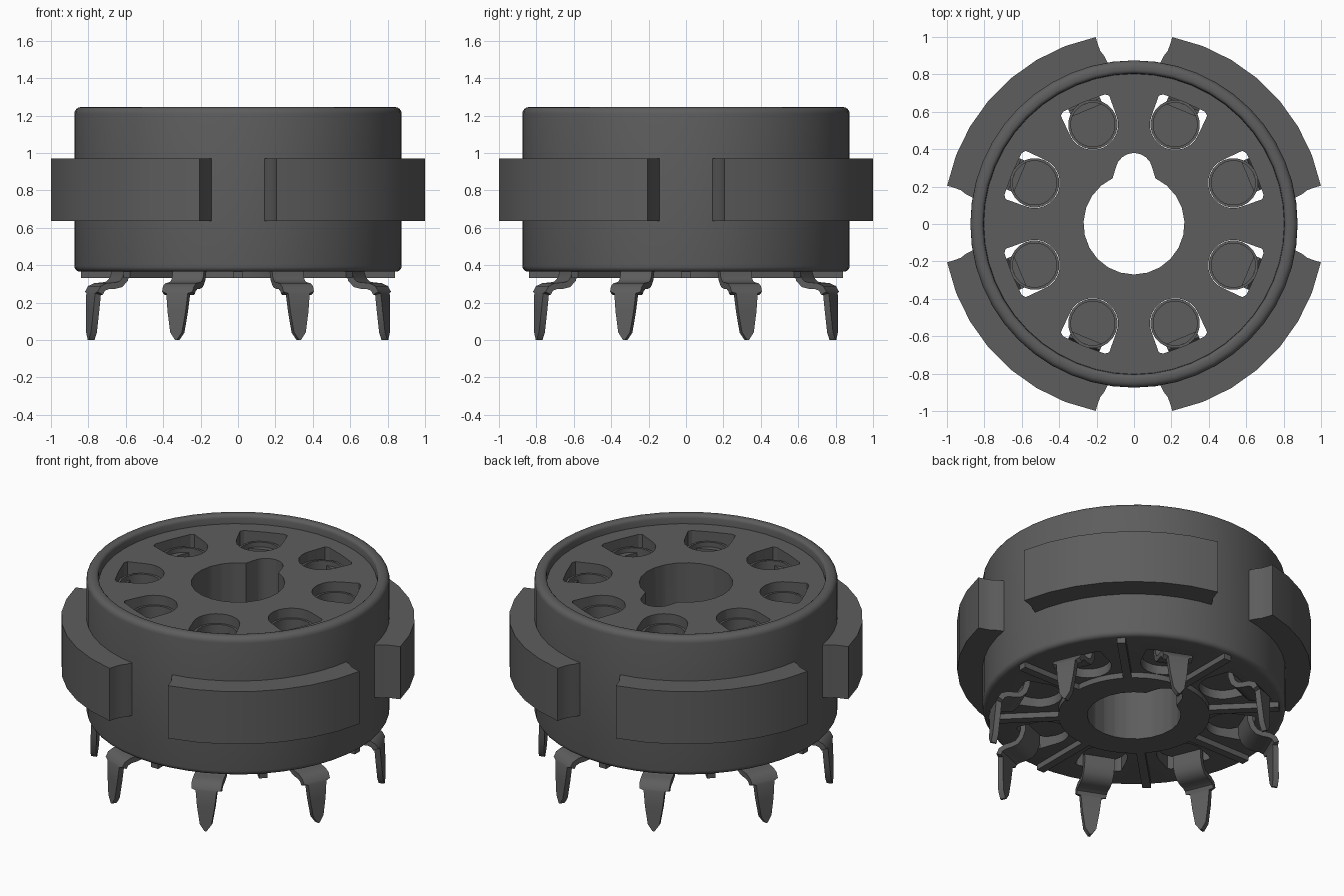
import bpy, bmesh
from math import sin, cos, radians, pi
from mathutils import Matrix, Vector

if "Cube" in bpy.data.objects:
    bpy.data.objects.remove(bpy.data.objects["Cube"])

grey = bpy.data.materials.new("dark grey")
grey.use_nodes = True
colour = (0.11, 0.11, 0.11, 1)
grey.diffuse_color = colour
grey.node_tree.nodes["Principled BSDF"].inputs["Base Color"].default_value = colour


def finish(bm, name):
    bmesh.ops.recalc_face_normals(bm, faces=bm.faces)
    mesh = bpy.data.meshes.new(name)
    bm.to_mesh(mesh)
    bm.free()
    mesh.materials.append(grey)
    ob = bpy.data.objects.new(name, mesh)
    bpy.context.collection.objects.link(ob)
    return ob


def select(ob):
    bpy.ops.object.select_all(action='DESELECT')
    ob.select_set(True)
    bpy.context.view_layer.objects.active = ob


def smooth(ob, angle=32):
    select(ob)
    bpy.ops.object.shade_smooth_by_angle(angle=radians(angle))


def prism(bm, outline, z0, z1, turn=0):
    """Closed prism over an xy outline, turned about the z axis."""
    rot = Matrix.Rotation(turn, 3, 'Z')
    low = [bm.verts.new(rot @ Vector((x, y, z0))) for x, y in outline]
    high = [bm.verts.new(rot @ Vector((x, y, z1))) for x, y in outline]
    bm.faces.new(low[::-1])
    bm.faces.new(high)
    for i in range(len(low)):
        bm.faces.new((low[i - 1], low[i], high[i], high[i - 1]))


def arc(r, a0, a1, n, cx=0, cy=0):
    return [(cx + r * cos(radians(a0 + (a1 - a0) * i / n)),
             cy + r * sin(radians(a0 + (a1 - a0) * i / n))) for i in range(n + 1)]


def revolve(profile, steps, cx=0):
    bm = bmesh.new()
    vs = [bm.verts.new((r, 0, z)) for r, z in profile]
    es = [bm.edges.new(p) for p in zip(vs, vs[1:])]
    bmesh.ops.spin(bm, geom=vs + es, cent=(0, 0, 0), axis=(0, 0, 1),
                   angle=2 * pi, steps=steps)
    bmesh.ops.remove_doubles(bm, verts=bm.verts, dist=1e-4)
    bmesh.ops.translate(bm, verts=bm.verts, vec=(cx, 0, 0))
    return bm


PIN_ANGLES = [pi / 8 + k * pi / 4 for k in range(8)]
HOLE_R = 0.575

# Round body with a rolled rim, sunken top face and raised hub underneath
profile = [(0, 0.33), (0.437, 0.33), (0.437, 0.365)]
profile += arc(0.03, -90, 0, 4, 0.845, 0.395)
profile += arc(0.035, 0, 90, 4, 0.84, 1.21)
profile += arc(0.02, 90, 180, 3, 0.825, 1.225)
profile += [(0.803, 1.19), (0, 1.19)]
body = finish(revolve(profile, 48), "socket_body")

# Keyed centre hole and eight contact pockets cut through the body
bm = bmesh.new()
key = arc(0.27, 115, 425, 20) + arc(0.1, 10, 170, 8, 0, 0.28)
prism(bm, key, 0, 2)
pocket = arc(0.135, 90, 270, 12, HOLE_R, 0) + [
    (0.685, -0.14), (0.7, -0.12), (0.705, 0), (0.7, 0.12), (0.685, 0.14)]
for a in PIN_ANGLES:
    prism(bm, pocket, 0, 2, a)
cutter = finish(bm, "hole_cutter")
cutter.hide_render = True
mod = body.modifiers.new("holes", 'BOOLEAN')
mod.operation = 'DIFFERENCE'
mod.solver = 'EXACT'
mod.object = cutter
select(body)
bpy.ops.object.modifier_apply(modifier=mod.name)
bpy.data.objects.remove(cutter)
smooth(body)

# Four mounting lugs with scooped ends
bm = bmesh.new()
scoop = [(0.965, 0.195), (0.925, 0.18), (0.9, 0.16), (0.86, 0.14)]
lug = arc(1.02, 11.6, 78.4, 7)
lug += [(y, x) for x, y in scoop]
lug += arc(0.84, 80, 10, 8)
lug += scoop[::-1]
for k in range(4):
    prism(bm, lug, 0.635, 0.97, k * pi / 2)
smooth(finish(bm, "mounting_lugs"), 25)

# Ribs under the body, between the contacts
bm = bmesh.new()
rib = [(0.41, -0.025), (0.84, -0.025), (0.84, 0.025), (0.41, 0.025)]
for k in range(8):
    prism(bm, rib, 0.33, 0.38, k * pi / 4)
finish(bm, "underside_ribs")

# Contact parts: a cup in each pocket and a bent, tapering solder pin
cup_profile = [(0, 0.42), (0.132, 0.42), (0.132, 1.13), (0.118, 1.13),
               (0.118, 0.5), (0, 0.5)]
strip = [(0.675, 1.1, 0.09), (0.675, 0.37, 0.09), (0.69, 0.325, 0.09),
         (0.715, 0.298, 0.09), (0.75, 0.29, 0.09), (0.79, 0.288, 0.09),
         (0.82, 0.275, 0.09), (0.834, 0.25, 0.088), (0.836, 0.245, 0.062),
         (0.842, 0.15, 0.052), (0.848, 0.04, 0.034), (0.85, 0, 0.006)]
for i, a in enumerate(PIN_ANGLES, 1):
    turn = Matrix.Rotation(a, 4, 'Z')
    cup = finish(revolve(cup_profile, 24, HOLE_R), f"contact_cup_{i}")
    cup.data.transform(turn)
    smooth(cup)

    bm = bmesh.new()
    rows = [[bm.verts.new((r, s * w, z)) for s in (-1, 1)] for r, z, w in strip]
    for p, q in zip(rows, rows[1:]):
        bm.faces.new((p[0], p[1], q[1], q[0]))
    pin = finish(bm, f"solder_pin_{i}")
    pin.data.transform(turn)
    mod = pin.modifiers.new("thickness", 'SOLIDIFY')
    mod.thickness = 0.034
    mod.offset = 0
    select(pin)
    bpy.ops.object.modifier_apply(modifier=mod.name)
    smooth(pin, 40)
